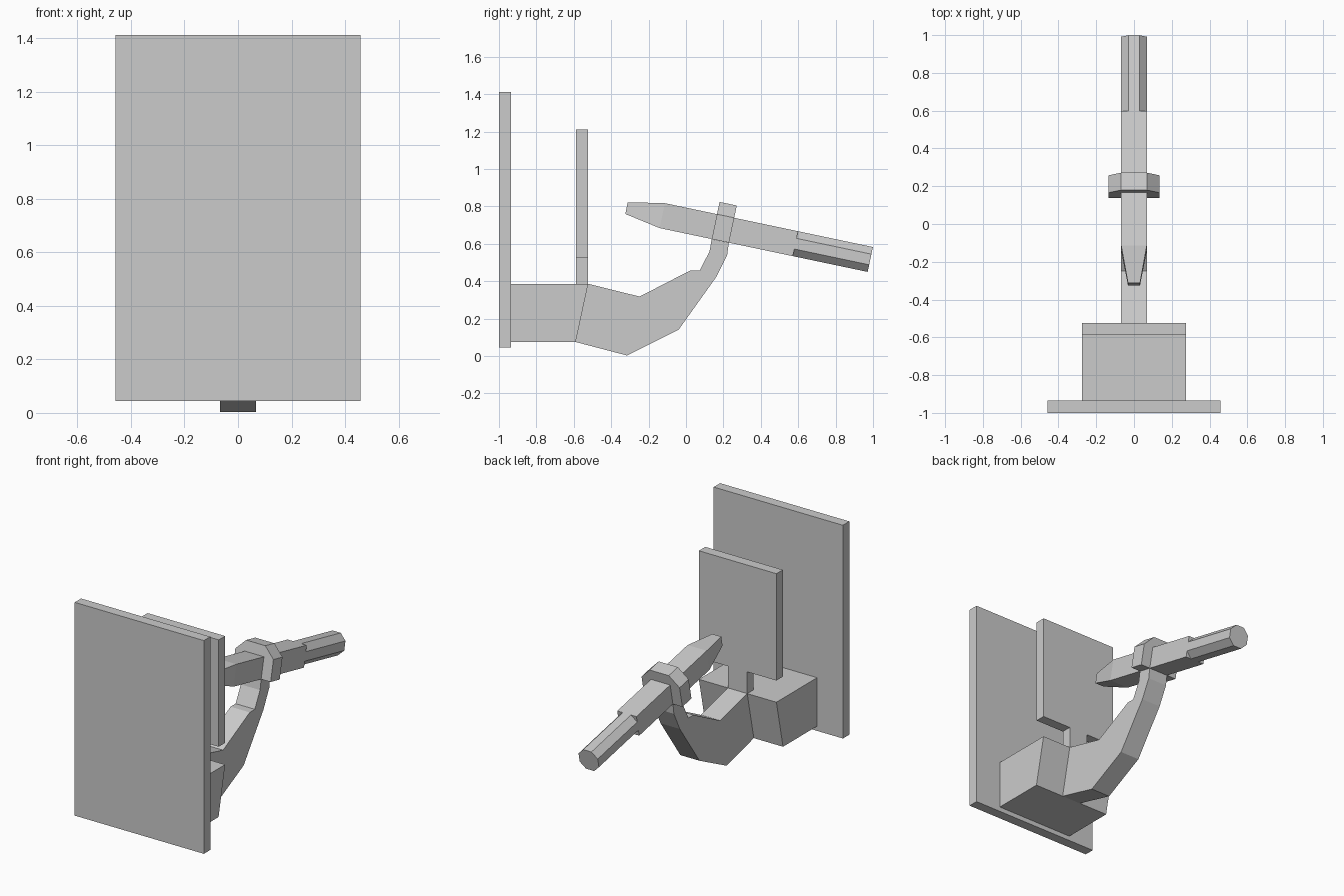
import bpy, bmesh, math
from mathutils import Matrix

if "Cube" in bpy.data.objects:
    bpy.data.objects.remove(bpy.data.objects["Cube"])

TILT = Matrix.Translation((0, -0.318, 0.791)) @ Matrix.Rotation(math.radians(-11.9), 4, 'X')


def loft(name, rings, matrix=None):
    """Closed solid through a list of rings with equal point counts."""
    bm = bmesh.new()
    loops = [[bm.verts.new(p) for p in ring] for ring in rings]
    n = len(loops[0])
    for a, b in zip(loops, loops[1:]):
        for i in range(n):
            bm.faces.new((a[i], a[(i + 1) % n], b[(i + 1) % n], b[i]))
    bm.faces.new(loops[0])
    bm.faces.new(loops[-1])
    bmesh.ops.recalc_face_normals(bm, faces=bm.faces)
    if matrix:
        bm.transform(matrix)
    mesh = bpy.data.meshes.new(name)
    bm.to_mesh(mesh)
    bm.free()
    obj = bpy.data.objects.new(name, mesh)
    bpy.context.collection.objects.link(obj)
    return obj


def side_profile(name, pts, half_width):
    """Extrude a (y, z) outline symmetrically along x."""
    return loft(name, [[(x, y, z) for y, z in pts] for x in (-half_width, half_width)])


def rect(y0, y1, z0, z1):
    return [(y0, z0), (y1, z0), (y1, z1), (y0, z1)]


def square(s, r):
    return [(-r, s, -r), (r, s, -r), (r, s, r), (-r, s, r)]


def octagon(s, r, c):
    xz = [(-c, -r), (c, -r), (r, -c), (r, c), (c, r), (-c, r), (-r, c), (-r, -c)]
    return [(x, s, z) for x, z in xz]


# Plates
side_profile("rear_plate", rect(-1.0, -0.935, 0.045, 1.412), 0.458)
side_profile("small_plate", rect(-0.588, -0.523, 0.525, 1.21), 0.275)
side_profile("plate_neck", rect(-0.588, -0.523, 0.38, 0.525), 0.068)

# Base block with sloping end
side_profile("base_block", [(-0.935, 0.075), (-0.59, 0.075), (-0.523, 0.386), (-0.935, 0.386)], 0.275)

# Bent arm rising to the clamp
side_profile("curved_arm", [
    (-0.59, 0.075), (-0.315, 0.003), (-0.04, 0.14), (0.16, 0.42), (0.22, 0.54), (0.229, 0.606),
    (0.137, 0.625), (0.126, 0.56), (0.073, 0.457), (0.022, 0.457), (-0.248, 0.318), (-0.523, 0.386)], 0.068)

# Tilted rod: tapered tip, square body, octagonal grip
loft("rod_body", [square(0, 0.032), square(0.195, 0.068), square(0.923, 0.068)], TILT)
loft("rod_grip", [octagon(0.923, 0.068, 0.029), octagon(1.332, 0.068, 0.029)], TILT)

# Clamp around the rod, chamfered on top and flat below
clamp = [(-0.135, -0.068), (0.135, -0.068), (0.135, 0.068), (0.068, 0.135), (-0.068, 0.135), (-0.135, 0.068)]
loft("rod_clamp", [[(x, s, z) for x, z in clamp] for s in (0.48, 0.574)], TILT)
